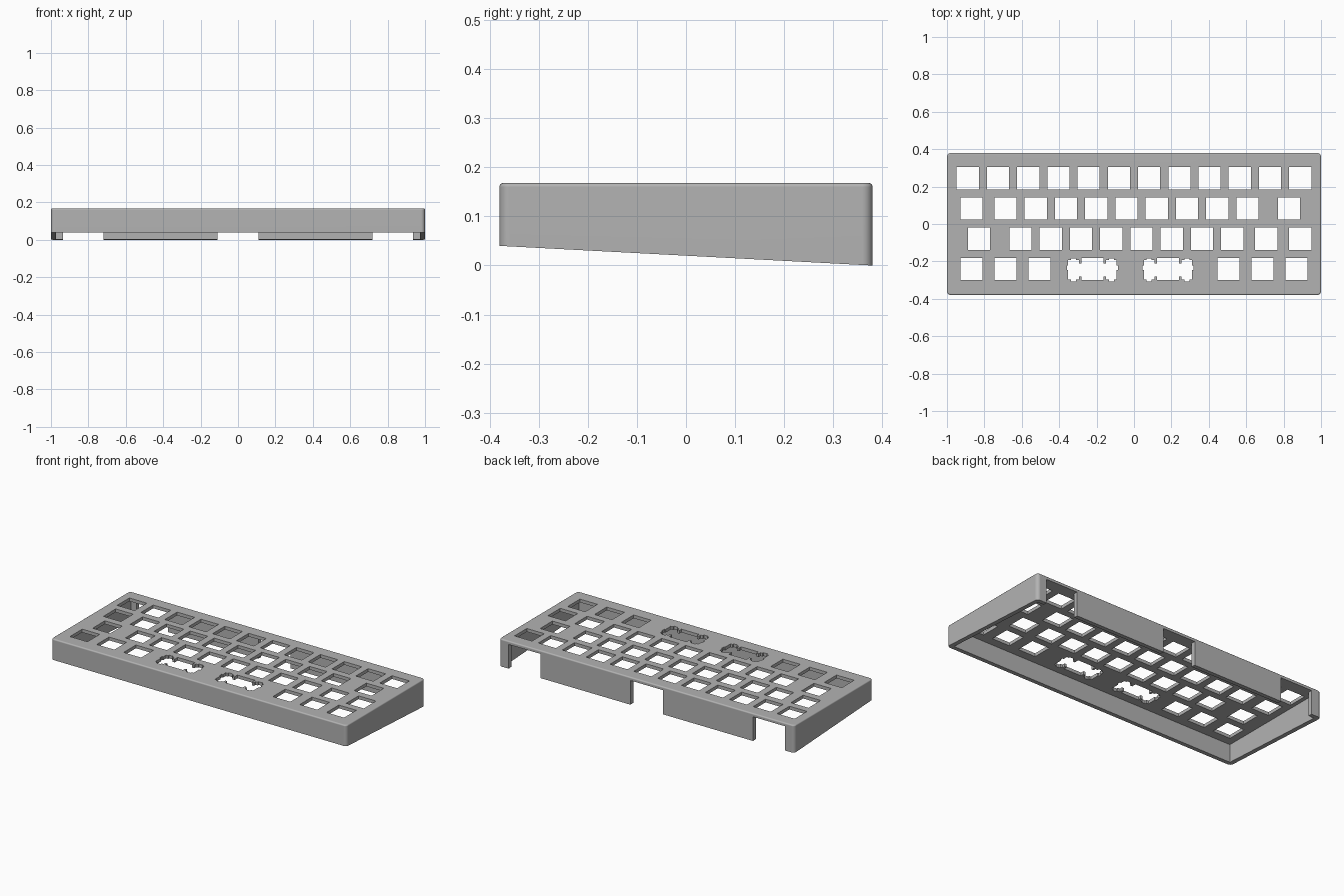
import bpy, bmesh, math

if "Cube" in bpy.data.objects:
    bpy.data.objects.remove(bpy.data.objects["Cube"], do_unlink=True)

HALF_Y, TOP, FRONT_LIFT = 0.38, 0.168, 0.04
WALL, PLATE = 0.027, 0.02
UNIT = 0.1617                 # key pitch
MM = UNIT / 19.05             # one millimetre at model scale
HOLE = 14 * MM

grey = bpy.data.materials.new("case_grey")
grey.use_nodes = True
colour = (0.45, 0.45, 0.45, 1)
grey.diffuse_color = colour
grey.node_tree.nodes["Principled BSDF"].inputs["Base Color"].default_value = colour


def add_box(bm, x0, x1, y0, y1, z0, z1):
    verts = bmesh.ops.create_cube(bm, size=1)["verts"]
    for v in verts:
        v.co = (x1 if v.co.x > 0 else x0, y1 if v.co.y > 0 else y0, z1 if v.co.z > 0 else z0)


def add_prism(bm, points, z0, z1):
    face = bm.faces.new([bm.verts.new((x, y, z0)) for x, y in points])
    new = bmesh.ops.extrude_face_region(bm, geom=[face])["geom"]
    for v in new:
        if isinstance(v, bmesh.types.BMVert):
            v.co.z = z1


def to_object(bm, name):
    bmesh.ops.recalc_face_normals(bm, faces=bm.faces[:])
    mesh = bpy.data.meshes.new(name)
    bm.to_mesh(mesh)
    bm.free()
    mesh.materials.append(grey)
    obj = bpy.data.objects.new(name, mesh)
    bpy.context.collection.objects.link(obj)
    return obj


def cut(body, bm, name):
    cutter = to_object(bm, name)
    cutter.hide_render = True
    mod = body.modifiers.new(name, 'BOOLEAN')
    mod.operation, mod.solver, mod.object = 'DIFFERENCE', 'EXACT', cutter
    bpy.ops.object.modifier_apply(modifier=name)
    bpy.data.objects.remove(cutter, do_unlink=True)


# Outer body: rounded corners, softened top edge, sloping underside
bm = bmesh.new()
add_box(bm, -1, 1, -HALF_Y, HALF_Y, 0, TOP)
upright = [e for e in bm.edges if abs(e.verts[0].co.z - e.verts[1].co.z) > 0.01]
bmesh.ops.bevel(bm, geom=upright, offset=0.021, segments=6, profile=0.5, affect='EDGES')
rim = [e for e in bm.edges if all(v.co.z > TOP - 0.001 for v in e.verts)]
bmesh.ops.bevel(bm, geom=rim, offset=0.008, segments=4, profile=0.5, affect='EDGES')
for v in bm.verts:
    if v.co.z < 0.01:
        v.co.z = FRONT_LIFT * (HALF_Y - v.co.y) / (2 * HALF_Y)
case = to_object(bm, "keyboard_case")
bpy.context.view_layer.objects.active = case
case.select_set(True)

# Hollow interior
bm = bmesh.new()
add_box(bm, WALL - 1, 1 - WALL, WALL - HALF_Y, HALF_Y - WALL, -0.1, TOP - PLATE)
cut(case, bm, "cavity_cutter")

# Openings in the back wall
bm = bmesh.new()
for x0, x1 in ((-0.935, -0.72), (-0.11, 0.11), (0.72, 0.935)):
    add_box(bm, x0, x1, HALF_Y - 2 * WALL, HALF_Y + 0.1, -0.1, TOP - PLATE)
cut(case, bm, "back_opening_cutter")

# Key centres per row, in key units from the left end
rows = (
    [i + 0.5 for i in range(12)],
    [0.625] + [i + 1.75 for i in range(9)] + [11.125],
    [0.875] + [i + 2.25 for i in range(8)] + [10.375, 11.5],
    [0.625, 1.75, 2.875, 4.625, 7.125, 9.125, 10.25, 11.375],
)
wide_keys = (4.625, 7.125)

# Right half of the wide key opening with its stabiliser slot, in millimetres
slot = [(7, 7), (7, 3.6), (8.575, 3.6), (8.575, 5.53), (10.3, 5.53), (10.3, 6.6),
        (13.6, 6.6), (13.6, 5.53), (15.225, 5.53), (15.225, 2.3), (16.1, 2.3),
        (16.1, -0.5), (15.225, -0.5), (15.225, -6.77), (13.6, -6.77), (13.6, -7.97),
        (10.3, -7.97), (10.3, -6.77), (8.575, -6.77), (8.575, -4.6), (7, -4.6), (7, -7)]
outline = slot + [(-x, y) for x, y in reversed(slot)]

# Key openings through the top plate
bm = bmesh.new()
for r, row in enumerate(rows):
    y = (1.5 - r) * UNIT + 0.002
    for u in row:
        x = (u - 6) * UNIT
        if r == 3 and u in wide_keys:
            add_prism(bm, [(x + px * MM, y + py * MM) for px, py in outline], 0.1, 0.25)
        else:
            add_box(bm, x - HOLE / 2, x + HOLE / 2, y - HOLE / 2, y + HOLE / 2, 0.1, 0.25)
cut(case, bm, "key_opening_cutter")

# Smooth the rounded edges while keeping the flats crisp
bpy.ops.object.shade_smooth_by_angle(angle=math.radians(35))
weighted = case.modifiers.new("flat_normals", 'WEIGHTED_NORMAL')
weighted.keep_sharp = True
